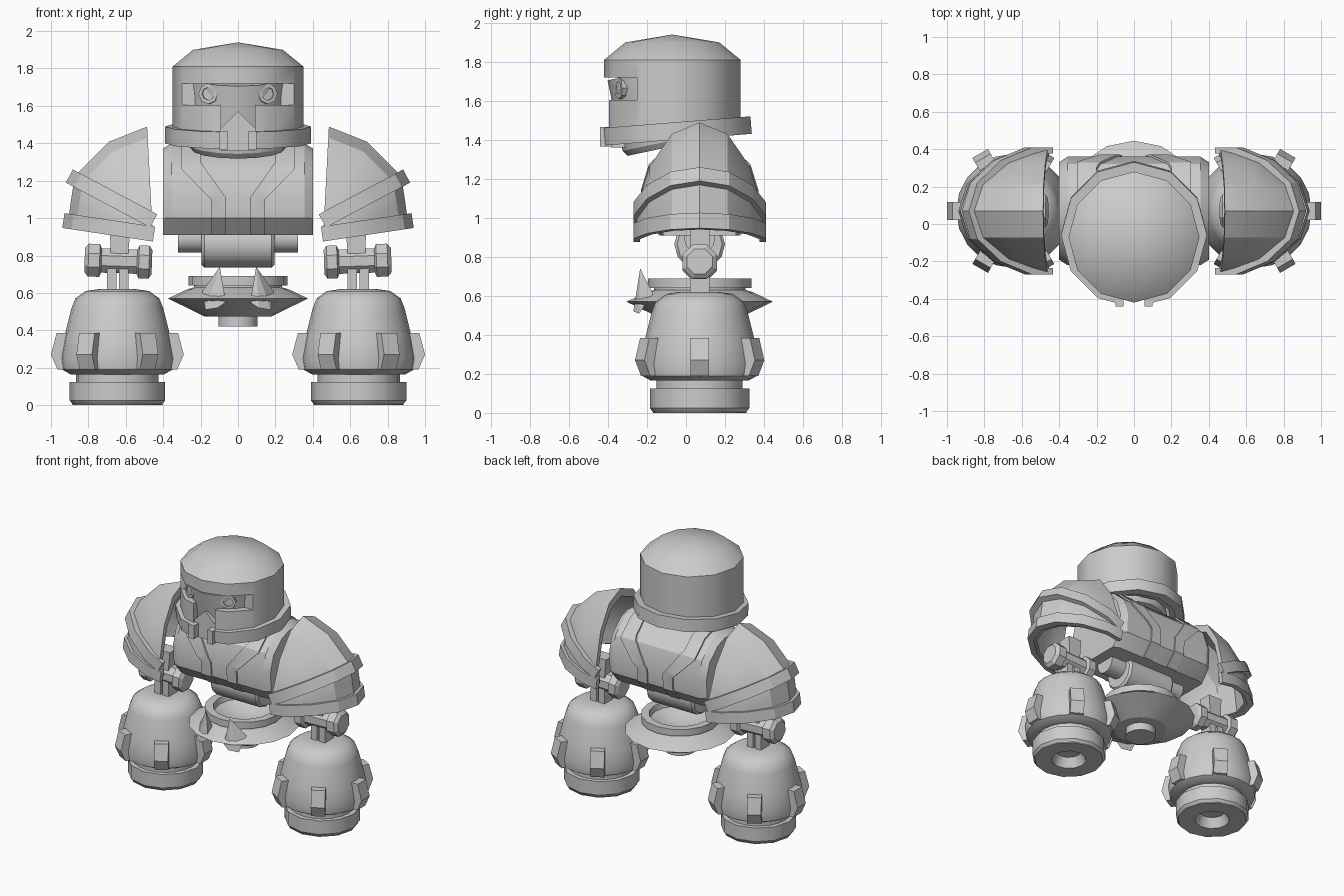
import bpy, bmesh
from math import sin, cos, pi, radians
from mathutils import Vector, Matrix

if "Cube" in bpy.data.objects:
    bpy.data.objects.remove(bpy.data.objects["Cube"])

GREY = (0.6, 0.6, 0.6, 1)
mat = bpy.data.materials.new("plain_grey")
mat.use_nodes = True
mat.diffuse_color = GREY
mat.node_tree.nodes["Principled BSDF"].inputs["Base Color"].default_value = GREY

BODY_Y, HEAD_Y = 0.07, -0.07


def finish(bm, name, side=1, smooth=30):
    """Turn a bmesh into a shaded object, flipped to the other side if needed."""
    bmesh.ops.remove_doubles(bm, verts=bm.verts, dist=0.0005)
    bmesh.ops.scale(bm, vec=(side, 1, 1), verts=bm.verts)
    bmesh.ops.recalc_face_normals(bm, faces=bm.faces)
    me = bpy.data.meshes.new(name)
    bm.to_mesh(me)
    bm.free()
    me.materials.append(mat)
    ob = bpy.data.objects.new(name, me)
    bpy.context.collection.objects.link(ob)
    bpy.ops.object.select_all(action='DESELECT')
    ob.select_set(True)
    bpy.context.view_layer.objects.active = ob
    if smooth:
        bpy.ops.object.shade_smooth_by_angle(angle=radians(smooth))
    return ob


def loft(name, rings, side=1, caps=True, smooth=30):
    """Skin a row of closed rings that share a point count."""
    bm = bmesh.new()
    rows = [[bm.verts.new(p) for p in ring] for ring in rings]
    n = len(rows[0])
    for a, b in zip(rows, rows[1:]):
        for i in range(n):
            j = (i + 1) % n
            bm.faces.new((a[i], a[j], b[j], b[i]))
    if caps:
        bm.faces.new(rows[0])
        bm.faces.new(rows[-1])
    return finish(bm, name, side, smooth)


def lathe(name, profile, n, at, rot=None, side=1, closed=False, smooth=32):
    """Spin (radius, height) points about z, then turn and place them."""
    m = Matrix.Translation(at) @ (rot or Matrix())
    pts = profile + profile[:1] if closed else profile
    rings = [[m @ Vector((r * cos(2 * pi * k / n), r * sin(2 * pi * k / n), z))
              for k in range(n)] for r, z in pts]
    ends_open = closed or (pts[0][0] == 0 and pts[-1][0] == 0)
    return loft(name, rings, side, not ends_open, smooth)


def prism(name, outline, y0, y1, side=1):
    """Extrude an x-z outline along y."""
    return loft(name, [[Vector((x, y, z)) for x, z in outline] for y in (y0, y1)], side, smooth=0)


def rect(x0, x1, z0, z1):
    return [(x0, z0), (x1, z0), (x1, z1), (x0, z1)]


def combine(ob, tool, operation):
    """Apply a boolean and drop the tool."""
    tool.hide_render = True
    mod = ob.modifiers.new("cut", 'BOOLEAN')
    mod.operation, mod.object, mod.solver = operation, tool, 'EXACT'
    bpy.ops.object.select_all(action='DESELECT')
    ob.select_set(True)
    bpy.context.view_layer.objects.active = ob
    bpy.ops.object.modifier_apply(modifier=mod.name)
    bpy.data.objects.remove(tool)


TURN_X = Matrix.Rotation(pi / 2, 4, 'Y')

# Helmet: hollow domed shell with a visor slot and a slit over the mouth
helmet = lathe("helmet", [(0.35, 1.44), (0.35, 1.81), (0.24, 1.9), (0, 1.94), (0, 1.88),
                          (0.22, 1.85), (0.3, 1.78), (0.3, 1.44)], 12, (0, HEAD_Y, 0), closed=True, smooth=35)
combine(helmet, prism("visor_cutter", rect(-0.5, 0.5, 1.605, 1.72), -0.7, -0.25), 'DIFFERENCE')
combine(helmet, prism("mouth_cutter", rect(-0.09, 0.09, 1.3, 1.65), -0.7, -0.25), 'DIFFERENCE')

# Collar band around the helmet, open at the front
collar = lathe("helmet_collar", [(0.39, -0.045), (0.39, 0.045), (0.33, 0.045), (0.33, -0.045)],
               12, (0, -0.055, 1.445), Matrix.Rotation(radians(4.5), 4, 'X'), closed=True)
combine(collar, prism("collar_cutter", rect(-0.09, 0.09, 1.2, 1.65), -0.7, -0.2), 'DIFFERENCE')

# Head inside the helmet, leaning forward, with beak and eyes
lathe("head", [(0.25, 0), (0.27, 0.03), (0.27, 0.4)], 16, (0, -0.055, 1.37),
      Matrix.Rotation(radians(12), 4, 'X'))
prism("beak", [(0, 1.57), (0.09, 1.48), (0.09, 1.36), (-0.09, 1.36), (-0.09, 1.48)], -0.385, -0.2)
for s, tag in ((1, "left_"), (-1, "right_")):
    prism(tag + "collar_lug", rect(0.055, 0.1, 1.365, 1.465), -0.44, -0.38, s)
    aim = Matrix.Rotation(radians(22), 4, 'Z') @ Matrix.Rotation(pi / 2, 4, 'X')
    lathe(tag + "eye", [(0.055, 0), (0.055, 0.04), (0.035, 0.04), (0.035, 0.03), (0, 0.03)], 8,
          (0.145, -0.31, 1.665), aim, s, smooth=0)

# Torso: rounded barrel lying across, with tapered ends
half = [(0.2, 0.91), (0.28, 1.0), (0.29, 1.14), (0.25, 1.27), (0.14, 1.37), (0.05, 1.4)]
barrel = half + [(-y, z) for y, z in reversed(half)]


def barrel_ring(x, k):
    return [Vector((x, BODY_Y + y * k, 1.12 + (z - 1.12) * (k if z > 1 else 1))) for y, z in barrel]


loft("torso", [barrel_ring(-0.4, 0.9), barrel_ring(-0.355, 1), barrel_ring(0.355, 1), barrel_ring(0.4, 0.9)])

# Raised chest and back strips that follow the barrel
strip = [(0.065, 0.91), (0.145, 0.91), (0.145, 1.1), (0.305, 1.265), (0.305, 1.5),
         (0.2, 1.5), (0.2, 1.3), (0.065, 1.11)]
for s, tag in ((1, "left_"), (-1, "right_")):
    trim = prism(tag + "torso_strip", strip, -0.5, 0.6, s)
    combine(trim, loft("strip_limit", [barrel_ring(-0.36, 1.04), barrel_ring(0.36, 1.04)]), 'INTERSECT')

# Waist: thick axle with a thinner bar through it
lathe("waist_axle", [(0.115, -0.195), (0.13, -0.18), (0.13, 0.18), (0.115, 0.195)], 12, (0, BODY_Y, 0.865), TURN_X)
lathe("waist_bar", [(0.08, -0.32), (0.08, 0.32)], 12, (0, BODY_Y, 0.895), TURN_X)

# Pelvis: dished disc with a raised ring, a hub and two horns
lathe("pelvis_disc", [(0, 0.42), (0.105, 0.42), (0.105, 0.475), (0.18, 0.475), (0.23, 0.5), (0.375, 0.57),
                      (0.27, 0.62), (0.235, 0.63), (0.235, 0.64), (0.265, 0.64), (0.265, 0.69),
                      (0.21, 0.69), (0.2, 0.65), (0.1, 0.6), (0, 0.59)], 16, (0, BODY_Y, 0), smooth=25)
for s, tag in ((1, "left_"), (-1, "right_")):
    base = [Vector(p) for p in ((0.065, -0.26, 0.55), (0.11, -0.27, 0.52), (0.175, -0.24, 0.51),
                                (0.19, -0.17, 0.61), (0.08, -0.19, 0.62))]
    tip = Vector((0.097, -0.235, 0.74))
    loft(tag + "horn", [base, [tip + (p - tip) * 0.02 for p in base]], s, smooth=0)

# Shoulder pads: fans of arched sections that hinge on the inner lower edge
ARCH = [(0.34, 0), (0.34, 0.25), (0.27, 0.62), (0.15, 0.9), (0, 1)]
arc = ARCH + [(-y, d) for y, d in reversed(ARCH[:-1])]


def arch_ring(pivot, degrees, reach, width, lift=0):
    """Outer and inner arc of a tilted section, as one closed ring."""
    a = radians(degrees)
    ring = [(y * width, d * reach) for y, d in arc]
    ring += [(y * 0.9, d * 0.9) for y, d in reversed(ring)]
    return [Vector((pivot[0] + d * cos(a) - lift * sin(a), BODY_Y + y,
                    pivot[1] + d * sin(a) + lift * cos(a))) for y, d in ring]


for s, tag in ((1, "left_"), (-1, "right_")):
    fan = ((6, 0.46), (22, 0.475), (38, 0.53), (65, 0.56), (87, 0.59))
    loft(tag + "shoulder_pad", [arch_ring((0.455, 0.9), a, r, 0.95) for a, r in fan], s, smooth=25)
    for label, pivot, tilt, reach in (("upper", (0.47, 0.95), 28, 0.51), ("lower", (0.455, 0.875), 8.5, 0.49)):
        loft(tag + label + "_shoulder_band",
             [arch_ring(pivot, tilt, reach, 1, lift) for lift in (0, 0.08)], s, smooth=25)

    # Arm: post, elbow axle with flared ends, and two struts
    mid = (0.64, BODY_Y, 0.77)
    lean = Matrix.Rotation(radians(-2), 4, 'Y')
    prism(tag + "upper_arm", [(0.59, 0.77), (0.68, 0.77), (0.685, 0.95), (0.575, 0.95)], BODY_Y - 0.05, BODY_Y + 0.05, s)
    lathe(tag + "elbow", [(0.07, -0.18), (0.095, -0.165), (0.095, -0.11), (0.07, -0.1),
                          (0.07, 0.09), (0.095, 0.1), (0.095, 0.16), (0.07, 0.18)], 8, mid,
          lean @ TURN_X @ Matrix.Rotation(pi / 8, 4, 'Z'), s, smooth=0)
    for x in (0.585, 0.65):
        prism(tag + "forearm_strut", rect(x, x + 0.05, 0.59, 0.77), BODY_Y - 0.05, BODY_Y + 0.05, s)

    # Bell-shaped lower limb with a hollow cuff
    at = (0.645, BODY_Y, 0)
    lathe(tag + "bell", [(0.22, 0.12), (0.22, 0.165), (0.25, 0.165), (0.295, 0.19), (0.305, 0.25), (0.285, 0.36),
                         (0.245, 0.52), (0.225, 0.57), (0.17, 0.61), (0.1, 0.62)], 20, at, side=s, smooth=40)
    lathe(tag + "cuff", [(0.24, 0.005), (0.255, 0.025), (0.255, 0.125), (0, 0.125), (0, 0.08), (0.09, 0.07),
                         (0.12, 0.0), (0.24, 0.0)], 12, at, side=s, closed=True)

    # Six bent lugs around the bell
    lug = [(0.28, 0.19), (0.32, 0.19), (0.355, 0.27), (0.325, 0.385), (0.27, 0.385)]
    for k in range(6):
        turn = Matrix.Translation(at) @ Matrix.Rotation(k * pi / 3, 4, 'Z')
        loft(tag + "bell_lug", [[turn @ Vector((r, y, z)) for r, z in lug] for y in (-0.048, 0.048)], s, smooth=0)
